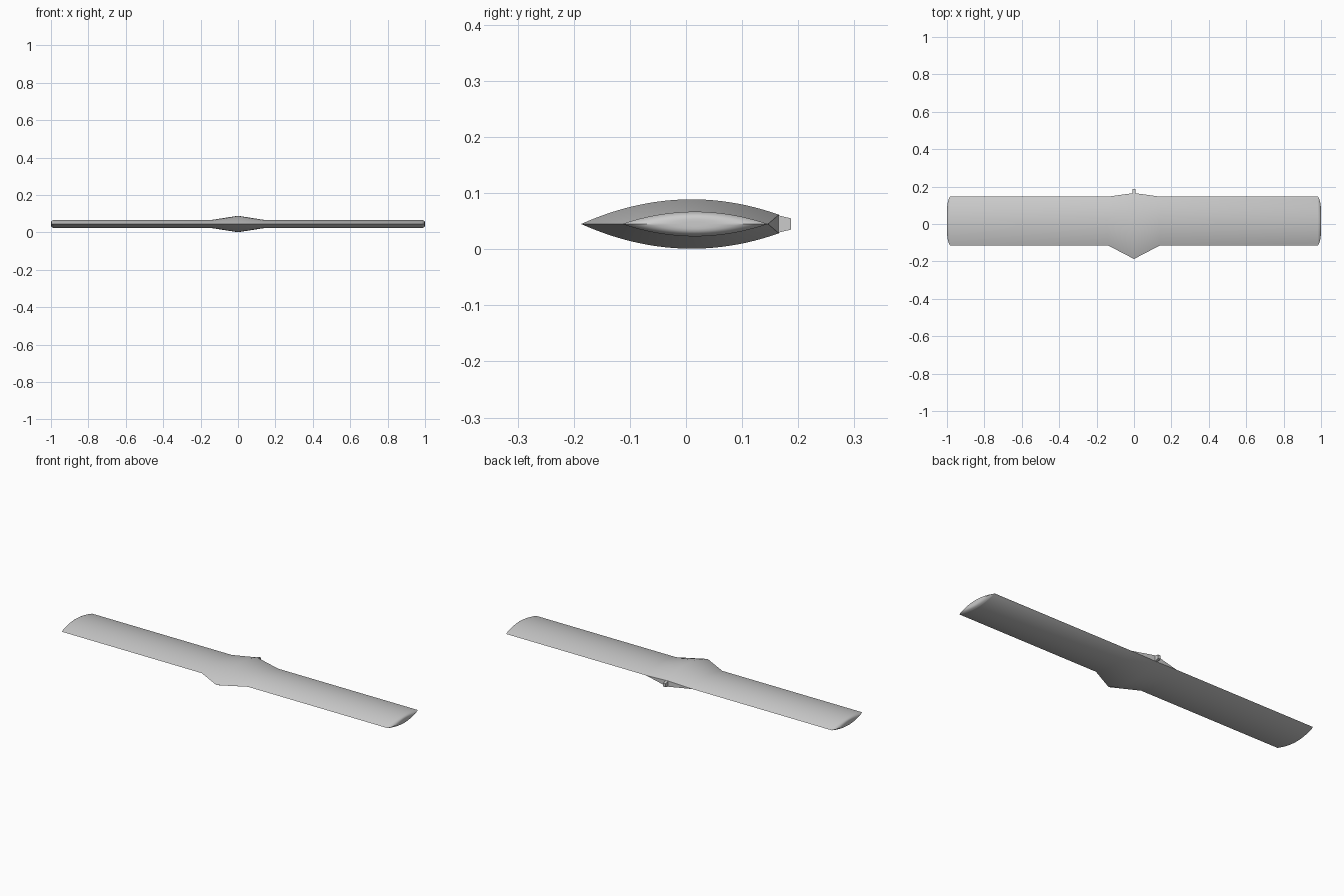
import bpy, bmesh, math

cube = bpy.data.objects.get("Cube")
if cube:
    bpy.data.objects.remove(cube)

grey = bpy.data.materials.new("light grey")
grey.use_nodes = True
COLOUR = (0.6, 0.6, 0.6, 1)
grey.diffuse_color = COLOUR
grey.node_tree.nodes["Principled BSDF"].inputs["Base Color"].default_value = COLOUR

MID_Z = 0.045
N = 24


def finish(name, bm):
    bmesh.ops.remove_doubles(bm, verts=bm.verts, dist=0.00005)
    bmesh.ops.recalc_face_normals(bm, faces=bm.faces)
    mesh = bpy.data.meshes.new(name)
    bm.to_mesh(mesh)
    bm.free()
    obj = bpy.data.objects.new(name, mesh)
    bpy.context.collection.objects.link(obj)
    mesh.materials.append(grey)
    bpy.ops.object.select_all(action='DESELECT')
    obj.select_set(True)
    bpy.context.view_layer.objects.active = obj
    bpy.ops.object.shade_smooth_by_angle(angle=math.radians(30))
    return obj


def section(bm, x, centre, half, height, end=1.0, scale=1.0):
    """Closed lens outline; end < 1 leaves a blunt trailing edge."""
    us = [-1 + (1 + end) * i / N for i in range(N + 1)]
    path = [(u, 1) for u in us] + [(u, -1) for u in reversed(us)]
    return [bm.verts.new((x, centre + u * half * scale,
                          MID_Z + side * height * scale * (1 - u * u)))
            for u, side in path]


def loft(bm, rings):
    for a, b in zip(rings, rings[1:]):
        for i in range(len(a)):
            j = (i + 1) % len(a)
            bm.faces.new((a[i], a[j], b[j], b[i]))


# Wing with domed tips and a thicker middle body
WING = (0.016, 0.13, 0.022)
bm = bmesh.new()
for side in (-1, 1):
    rings = [section(bm, 0, 0.01, 0.197, 0.044, end=0.79),
             section(bm, side * 0.14, *WING)]
    for s in (1, 0.97, 0.92, 0.85, 0.75, 0.6, 0.4, 0.2, 0.0):
        x = 0.984 + 0.016 * (1 - s ** 5)
        rings.append(section(bm, side * x, *WING, scale=s))
    loft(bm, rings)
finish("wing_body", bm)

# Tapered tail block on the blunt trailing edge
bm = bmesh.new()
bmesh.ops.create_cube(bm, size=1)
for v in bm.verts:
    rear = v.co.y > 0
    v.co = (v.co.x * 0.014,
            0.187 if rear else 0.16,
            MID_Z + math.copysign(0.010 if rear else 0.0165, v.co.z))
finish("tail_block", bm)
